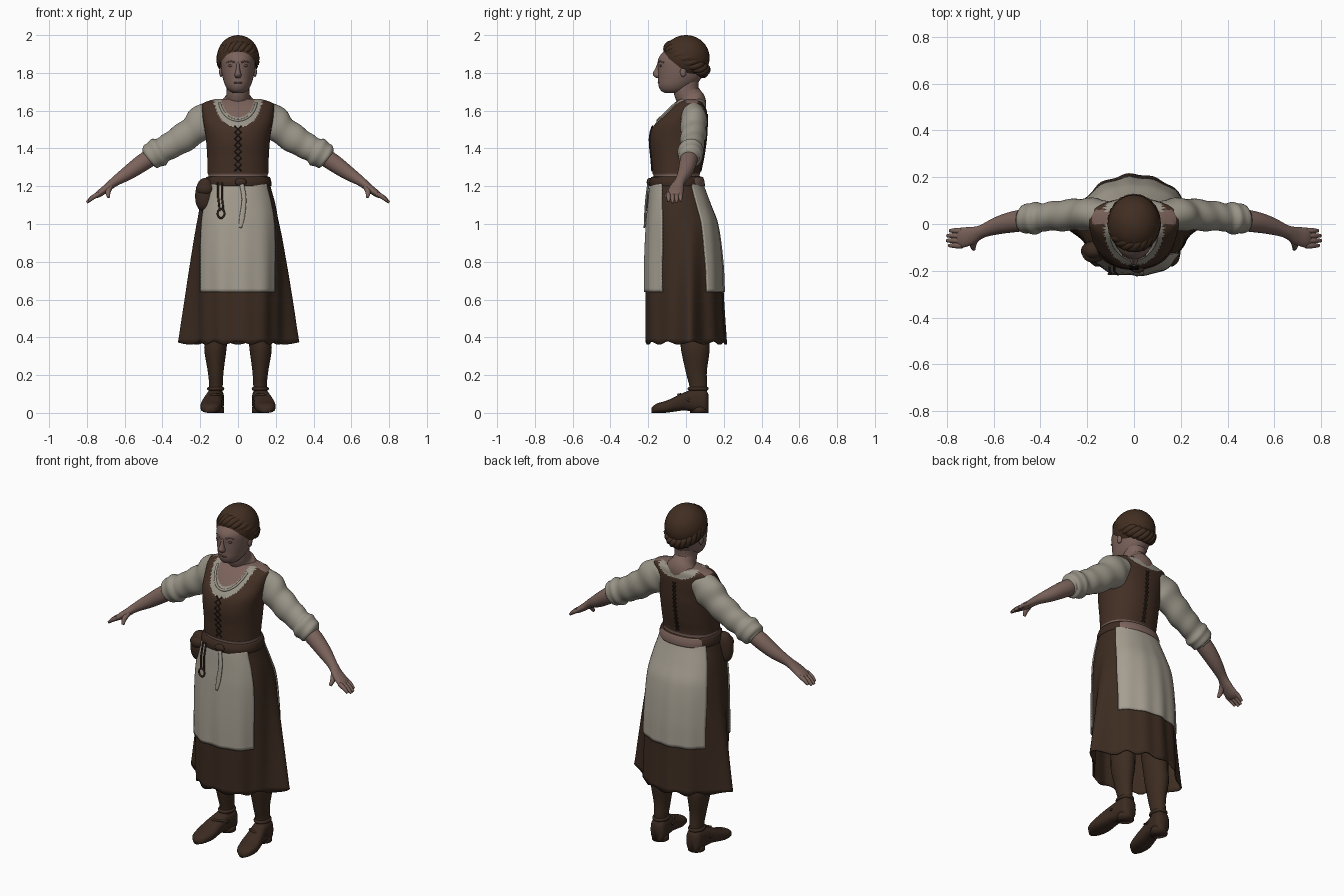
import bpy, bmesh, math
from math import sin, cos, pi, radians
from mathutils import Vector

cube = bpy.data.objects.get("Cube")
if cube:
    bpy.data.objects.remove(cube)


def material(name, rgb):
    m = bpy.data.materials.new(name)
    m.use_nodes = True
    m.diffuse_color = (*rgb, 1)
    bsdf = next(n for n in m.node_tree.nodes if n.type == 'BSDF_PRINCIPLED')
    bsdf.inputs["Base Color"].default_value = (*rgb, 1)
    bsdf.inputs["Roughness"].default_value = 0.8
    return m


SKIRT = material("skirt brown", (.046, .025, .015))
BODICE = material("bodice brown", (.056, .029, .018))
HAIR = material("hair brown", (.053, .027, .015))
LEATHER = material("leather brown", (.044, .024, .015))
LINEN = material("sleeve linen", (.32, .297, .245))
APRON = material("apron linen", (.38, .345, .285))
SKIN = material("skin", (.2, .125, .105))
ROSE = material("rose brown", (.13, .075, .062))
DARK = material("dark cord", (.024, .015, .010))


def sample(keys, t):
    """Smooth interpolation of rows whose first number is the parameter."""
    last = len(keys) - 1
    i = max(0, min(last - 1, sum(k[0] <= t for k in keys) - 1))

    def slope(j):
        lo, hi = keys[max(j - 1, 0)], keys[min(j + 1, last)]
        return [(b - a) / (hi[0] - lo[0]) for a, b in zip(lo[1:], hi[1:])]
    p, q = keys[i], keys[i + 1]
    d = q[0] - p[0]
    u = (t - p[0]) / d
    h = (1 - u) ** 2 * (1 + 2 * u), u * (1 - u) ** 2 * d, u * u * (3 - 2 * u), u * u * (u - 1) * d
    return [h[0] * a + h[1] * m + h[2] * b + h[3] * n
            for a, m, b, n in zip(p[1:], slope(i), q[1:], slope(i + 1))]


def spow(v, e):
    return math.copysign(abs(v) ** e, v)


def finish(name, bm, mats, rule=None, thickness=0):
    bmesh.ops.recalc_face_normals(bm, faces=bm.faces)
    for f in bm.faces:
        f.smooth = True
        if rule:
            f.material_index = rule(f.calc_center_median())
    me = bpy.data.meshes.new(name)
    bm.to_mesh(me)
    bm.free()
    for m in mats:
        me.materials.append(m)
    ob = bpy.data.objects.new(name, me)
    bpy.context.collection.objects.link(ob)
    if thickness:
        mod = ob.modifiers.new("thickness", 'SOLIDIFY')
        mod.thickness, mod.offset = thickness, 0


def grid(name, rows, mats, closed=True, caps=True, **more):
    bm = bmesh.new()
    vs = [[bm.verts.new(p) for p in r] for r in rows]
    n = len(rows[0])
    for a, b in zip(vs, vs[1:]):
        for j in range(n if closed else n - 1):
            k = (j + 1) % n
            bm.faces.new((a[j], a[k], b[k], b[j]))
    if caps:
        bm.faces.new(vs[0])
        bm.faces.new(vs[-1])
    finish(name, bm, mats, **more)


def section(keys, z, power, seg):
    a, front, back = sample(keys, z)
    return [Vector((a * spow(cos(w), 2 / power),
                    (front + back) / 2 + (back - front) / 2 * spow(sin(w), 2 / power), z))
            for w in (2 * pi * j / seg for j in range(seg))]


def surface(keys, x, z, power, side):
    a, front, back = sample(keys, z)
    k = max(0, 1 - abs(x / a) ** power) ** (1 / power)
    return Vector((x, (front + back) / 2 + side * (back - front) / 2 * k, z))


def heights(lo, hi, n):
    return [lo + (hi - lo) * i / n for i in range(n + 1)]


def column(name, keys, mats, power=2, seg=48, n=24, **more):
    grid(name, [section(keys, z, power, seg) for z in heights(keys[0][0], keys[-1][0], n)], mats, **more)


def limb(name, stations, mat, side=1, wrinkle=0, seg=24, steps=6):
    """Tube along stations (x, y, z, upright radius, depth radius)."""
    keys = [(i, *s) for i, s in enumerate(stations)]
    rows, end = [], len(keys) - 1
    for t in heights(0, end, end * steps):
        x, y, z, r1, r2 = sample(keys, t)
        ahead, behind = sample(keys, min(t + .05, end)), sample(keys, max(t - .05, 0))
        tan = (Vector(ahead[:3]) - Vector(behind[:3])).normalized()
        u = Vector((0, 1, 0)).cross(tan).normalized()
        v = tan.cross(u)
        row = []
        for j in range(seg):
            w = 2 * pi * j / seg
            k = 1 + wrinkle * sin(t * 5.5 + 1.5 * sin(w))
            p = Vector((x, y, z)) + (u * r1 * cos(w) + v * r2 * sin(w)) * k
            row.append(Vector((p.x * side, p.y, p.z)))
        rows.append(row)
    grid(name, rows, [mat])


def ball(name, loc, radii, mat, cut=None):
    bm = bmesh.new()
    bmesh.ops.create_uvsphere(bm, u_segments=32, v_segments=20, radius=1)
    for v in bm.verts:
        v.co = Vector(loc) + Vector(c * r for c, r in zip(v.co, radii))
    if cut:
        bmesh.ops.bisect_plane(bm, geom=bm.verts[:] + bm.edges[:] + bm.faces[:],
                               plane_co=cut[0], plane_no=cut[1], clear_inner=True)
    finish(name, bm, [mat])


def cord(name, pts, r, mat, cyclic=False):
    cu = bpy.data.curves.new(name, 'CURVE')
    cu.dimensions, cu.bevel_depth, cu.bevel_resolution, cu.use_fill_caps = '3D', r, 2, True
    sp = cu.splines.new('POLY')
    sp.points.add(len(pts) - 1)
    for p, co in zip(sp.points, pts):
        p.co = (*co, 1)
    sp.use_cyclic_u, sp.use_smooth = cyclic, True
    cu.materials.append(mat)
    bpy.context.collection.objects.link(bpy.data.objects.new(name, cu))


# Skirt: boxy body, one deep flare at each side, small folds; apron panels over it
skirt = [(.37, .217, -.208, .208), (.6, .218, -.21, .193), (.8, .217, -.21, .185), (1.0, .211, -.202, .16),
         (1.1, .195, -.193, .125), (1.2, .168, -.183, .09), (1.25, .158, -.172, .078)]
FULL = 2.3


def fold(p, grow=1):
    w = math.atan2(p.y, p.x)
    k = grow + .03 * max(0, min(1, (1.2 - p.z) / .6)) * (.6 * sin(12 * w) + .4 * cos(7 * w + 1.5))
    flare = 0
    if abs(p.x) > .1:
        flare = max(0, 1.03 - p.z) * .155 * math.exp(-((p.y - .02) / .055) ** 2)
    return Vector((p.x * k + math.copysign(flare, p.x), p.y * k, p.z))


rows = [[fold(p) for p in section(skirt, z, FULL, 192)] for z in heights(.37, 1.25, 36)]
for j, p in enumerate(rows[0]):
    p.z += .008 * sin(j * 2 * pi * 11 / 192)
grid("skirt", rows, [SKIRT], caps=False, thickness=.008)
for name, side in (("front_apron", -1), ("back_apron", 1)):
    rows = []
    for z in heights(.64, 1.22, 32):
        half = min(.19, .88 * sample(skirt, z)[0])
        rows.append([fold(surface(skirt, half * u, z, FULL, side), 1.035) for u in heights(-1, 1, 56)])
    grid(name, rows, [APRON], closed=False, caps=False, thickness=.008)

# Torso: bodice with straps, shirt neckline and bare chest
torso = [(1.2, .16, -.17, .078), (1.27, .156, -.172, .073), (1.35, .158, -.178, .088), (1.45, .165, -.186, .102),
         (1.52, .175, -.17, .106), (1.58, .184, -.122, .108), (1.62, .186, -.085, .106), (1.645, .175, -.055, .1),
         (1.662, .12, -.03, .085)]


def torso_colour(p):
    def inside(a, b):
        return (p.x / a) ** 2 + ((1.665 - p.z) / b) ** 2 < 1
    front = p.y < .02
    if p.z < 1.266 or (p.z > 1.64 and 0 < p.y < .06 and abs(p.x) > .12):
        return 2
    if inside(.088, .1 if front else .012):
        return 2
    return 1 if inside(.128, .155 if front else .062) else 0


rows = [section(torso, z, 2.2, 160) for z in heights(1.2, 1.662, 90)]
for p in (p for r in rows for p in r):
    if torso_colour(p) == 0:
        p.x, p.y = p.x * 1.03, p.y * 1.03
grid("torso", rows, [BODICE, LINEN, SKIN], rule=torso_colour)

# Gathered neckline, front and back lacing
cord("neckline_ruffle", [surface(torso, .098 * sin(a), 1.66 - .112 * cos(a), 2.2, -1)
                         for a in (radians(d) for d in range(-80, 81, 4))], .007, LINEN)
for name, side, lo, hi, wide, n in (("front_lacing", -1, 1.28, 1.52, .018, 7), ("back_lacing", 1, 1.28, 1.58, .01, 12)):
    for s in (-1, 1):
        pts = [surface(torso, wide * s * (-1) ** j, z, 2.2, side) for j, z in enumerate(heights(lo, hi, n))]
        cord(name, [p + Vector((0, p.y * .03 + side * .003, 0)) for p in pts], .0035, DARK)

# Belt, apron tie, hanging tools and pouch
belt = [(1.2, .176, -.195, .1), (1.225, .176, -.195, .098), (1.25, .168, -.184, .09)]
column("belt", belt, [LEATHER, SKIN], power=2.2, seg=64, n=8, rule=lambda p: int(p.y > .05))
ball("belt_knot", (.015, -.194, 1.222), (.03, .014, .022), LEATHER)
limb("apron_tie", [(.02, -.2, 1.21, .012, .006), (.032, -.21, 1.13, .012, .006), (.022, -.216, 1.04, .014, .006),
                   (.012, -.22, .98, .008, .004)], APRON)
for x in (-.105, -.085):
    cord("hanging_strap", [(x, -.18, 1.22), (x, -.2, 1.14), (x + .008, -.211, 1.07)], .005, LEATHER)
cord("hanging_ring", [(-.09 + .018 * cos(a), -.214, 1.055 + .024 * sin(a)) for a in heights(0, 5.9, 15)],
     .005, LEATHER, True)
limb("pouch", [(-.165, -.11, 1.075, .015, .012), (-.17, -.112, 1.095, .045, .034), (-.174, -.115, 1.15, .053, .042),
               (-.168, -.112, 1.21, .045, .038), (-.16, -.11, 1.238, .02, .02)], LEATHER)
ball("pouch_flap", (-.173, -.122, 1.185), (.05, .044, .038), LEATHER)

# Arms, hands, legs and shoes on both sides
sleeve = [(.11, .035, 1.59, .06, .06), (.17, .04, 1.552, .092, .07), (.24, .04, 1.492, .079, .068),
          (.32, .035, 1.437, .075, .065), (.385, .03, 1.4, .067, .06), (.425, .025, 1.378, .077, .068),
          (.465, .02, 1.355, .066, .06), (.48, .02, 1.345, .045, .045)]
forearm = [(.42, .02, 1.38, .045, .045), (.5, .012, 1.328, .046, .046), (.58, -.006, 1.272, .038, .038),
           (.65, -.032, 1.226, .026, .028), (.695, -.05, 1.19, .021, .038), (.735, -.058, 1.16, .018, .043),
           (.755, -.06, 1.145, .011, .038)]
thumb = [(.675, -.06, 1.2, .014, .016), (.688, -.088, 1.17, .014, .014), (.685, -.108, 1.142, .008, .008)]
leg = [(.1, .03, .8, .09, .1), (.115, .045, .42, .062, .078), (.12, .05, .33, .058, .075),
       (.118, .055, .22, .042, .056), (.117, .065, .14, .036, .047), (.12, .06, .05, .038, .048)]
shoe = [(-.182, .15, .016, .028), (-.16, .148, .042, .047), (-.1, .143, .056, .066), (-.04, .136, .052, .094),
        (.02, .126, .046, .12), (.07, .12, .046, .13), (.105, .118, .042, .125), (.118, .118, .026, .1)]
for label, s in (("left", 1), ("right", -1)):
    limb(label + "_sleeve", sleeve, LINEN, s, wrinkle=.035, seg=32, steps=8)
    limb(label + "_forearm", forearm, SKIN, s)
    limb(label + "_thumb", thumb, SKIN, s, seg=12)
    for i, reach in enumerate((.85, 1, .97, .8)):
        y = -.092 + .021 * i
        limb("%s_finger_%d" % (label, i), [(.735, y, 1.16, .013, .013), (.735 + .035 * reach, y, 1.16 - .02 * reach, .012, .012),
             (.735 + .065 * reach, y, 1.16 - .046 * reach, .007, .007)], SKIN, s, seg=10)
    limb(label + "_stocking", leg, SKIRT, s)
    rows = []
    for y in heights(-.182, .118, 28):
        cx, w, h = sample(shoe, y)
        low = .014 * max(0, 1 - abs(y + .01) / .1)
        rows.append([Vector((s * (cx + w * spow(cos(a), .75)), y, low + (h - low) * (.5 + .5 * spow(sin(a), .75))))
                     for a in (2 * pi * j / 28 for j in range(28))])
    grid(label + "_shoe", rows, [LEATHER])
    limb(label + "_heel", [(.119, .07, .0, .046, .048), (.119, .07, .03, .044, .048)], LEATHER, s, steps=1)
    cord(label + "_shoe_cuff", [(s * (.118 + .036 * cos(a)), .064 + .046 * sin(a), .128)
                                for a in heights(0, 6, 23)], .01, LEATHER, True)
    cord(label + "_shoe_strap", [(s * x, y, z) for x, y, z in
         ((.08, .02, .075), (.1, -.03, .098), (.135, -.04, .096), (.165, -.025, .085), (.172, .02, .065))], .007, LEATHER)
    # Paired parts of the face
    ball(label + "_ear", (s * .09, -.015, 1.805), (.01, .016, .026), SKIN)
    ball(label + "_eye", (s * .035, -.133, 1.838), (.017, .008, .007), ROSE)
    cord(label + "_brow", [(s * .018, -.147, 1.856), (s * .038, -.138, 1.862), (s * .06, -.116, 1.856)], .004, SKIN)

# Neck, head and face
limb("neck", [(0, .045, 1.58, .12, .06), (0, .035, 1.64, .092, .072), (0, .018, 1.67, .066, .07),
              (0, 0, 1.71, .06, .066), (0, .005, 1.79, .06, .066)], SKIN)
head = [(1.693, .025, -.11, -.04), (1.703, .046, -.13, .0), (1.73, .066, -.145, .04), (1.77, .08, -.147, .08),
        (1.82, .089, -.148, .098), (1.87, .091, -.148, .1), (1.905, .085, -.127, .1), (1.94, .066, -.085, .08),
        (1.97, .035, -.04, .045)]
column("head", head, [SKIN], n=30)
column("nose", [(1.773, .012, -.158, -.12), (1.787, .019, -.174, -.12), (1.8, .015, -.175, -.12),
                (1.825, .01, -.162, -.12), (1.855, .01, -.15, -.12)], [SKIN], seg=16, n=12)
ball("mouth", (0, -.141, 1.748), (.024, .009, .006), ROSE)

# Hair cap with a thick, tilted braided crown
ball("hair", (0, 0, 1.88), (.112, .125, .12), HAIR, ((0, -.09, 1.875), (0, .8, 1)))
tilt = Vector((0, -.094, .064))
normal = Vector((0, .064, .094)).normalized()
for k in range(3):
    pts = []
    for i in range(144):
        a = 2 * pi * i / 144
        out = Vector((.088 * sin(a), 0, 0)) + tilt * cos(a)
        tw = 7 * a + k * 2 * pi / 3
        pts.append(Vector((0, .004, 1.872)) + out + out.normalized() * .009 * cos(tw) + normal * .02 * sin(tw))
    cord("braid_strand_%d" % k, pts, .019, HAIR, True)
